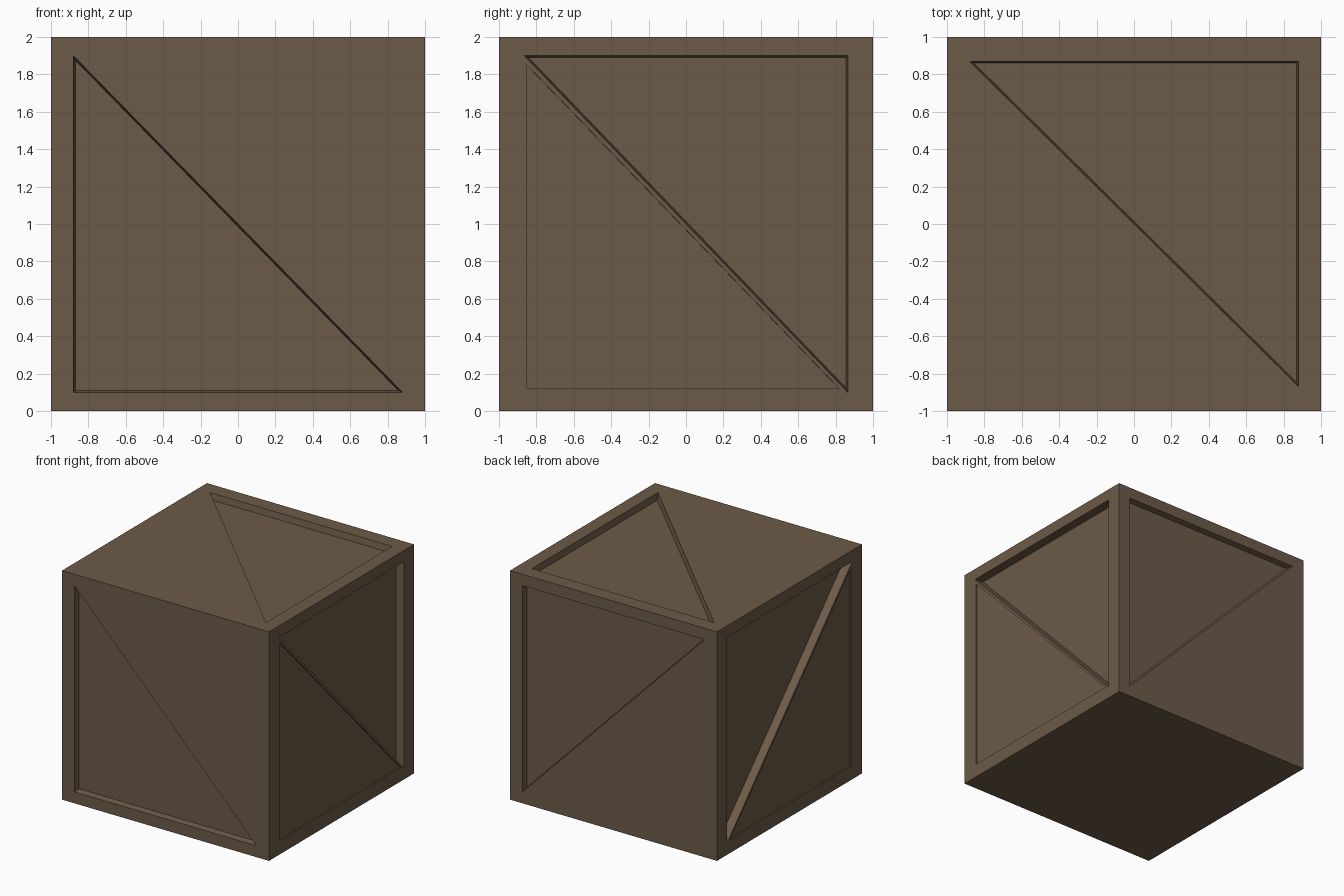
import bpy, bmesh
from mathutils import Vector

if "Cube" in bpy.data.objects:
    bpy.data.objects.remove(bpy.data.objects["Cube"])

wood = bpy.data.materials.new("brown wood")
wood.diffuse_color = (0.15, 0.104, 0.065, 1)
wood.use_nodes = True
wood.node_tree.nodes["Principled BSDF"].inputs["Base Color"].default_value = wood.diffuse_color


def triangle_cutter(bm, corners, place, depth, taper):
    """Tapered triangular prism; place(u, v, d) maps panel coordinates and depth to 3D."""
    pts = [Vector(c) for c in corners]
    sides = [(pts[(i + 1) % 3] - pts[(i + 2) % 3]).length for i in range(3)]
    per = sum(sides)
    centre = sum((p * s for p, s in zip(pts, sides)), Vector((0, 0))) / per
    e, f = pts[1] - pts[0], pts[2] - pts[0]
    inradius = abs(e.x * f.y - e.y * f.x) / per
    over = 0.03
    rings = []
    for d in (-over, depth):
        k = 1 - (taper * d / depth) / inradius
        rings.append([bm.verts.new(place(*(centre + (p - centre) * k), d)) for p in pts])
    bm.faces.new(rings[0])
    bm.faces.new(rings[1])
    for i in range(3):
        j = (i + 1) % 3
        bm.faces.new((rings[0][i], rings[0][j], rings[1][j], rings[1][i]))


# Solid crate
bpy.ops.mesh.primitive_cube_add(size=2, location=(0, 0, 1))
crate = bpy.context.object
crate.name = "crate_body"
crate.data.materials.append(wood)

# Triangular panel recesses
bm = bmesh.new()
front = lambda u, v, d: (u, -1 + d, v)
back = lambda u, v, d: (u, 1 - d, v)
top = lambda u, v, d: (u, v, 2 - d)
triangle_cutter(bm, [(-.88, 1.9), (-.88, .1), (.88, .1)], front, 0.05, 0.01)
triangle_cutter(bm, [(.88, 1.9), (.88, .1), (-.88, 1.9)], back, 0.05, 0.01)
triangle_cutter(bm, [(-.88, .87), (.88, .87), (.88, -.87)], top, 0.055, 0.01)
# Both sides: a deep upper triangle and a shallow lower one
for s in (-1, 1):
    side = lambda u, v, d: (s * (1 - d), u, v)
    triangle_cutter(bm, [(-.865, 1.9), (.865, 1.9), (.865, .1)], side, 0.07, 0.01)
    triangle_cutter(bm, [(-.85, 1.85), (-.85, .12), (.82, .12)], side, 0.01, 0.001)
bmesh.ops.recalc_face_normals(bm, faces=bm.faces[:])
mesh = bpy.data.meshes.new("recess_cutter")
bm.to_mesh(mesh)
bm.free()
mesh.materials.append(wood)
cutter = bpy.data.objects.new("recess_cutter", mesh)
bpy.context.collection.objects.link(cutter)
cutter.hide_render = True
cutter.display_type = 'WIRE'

cut = crate.modifiers.new("recesses", 'BOOLEAN')
cut.operation = 'DIFFERENCE'
cut.solver = 'EXACT'
cut.object = cutter
